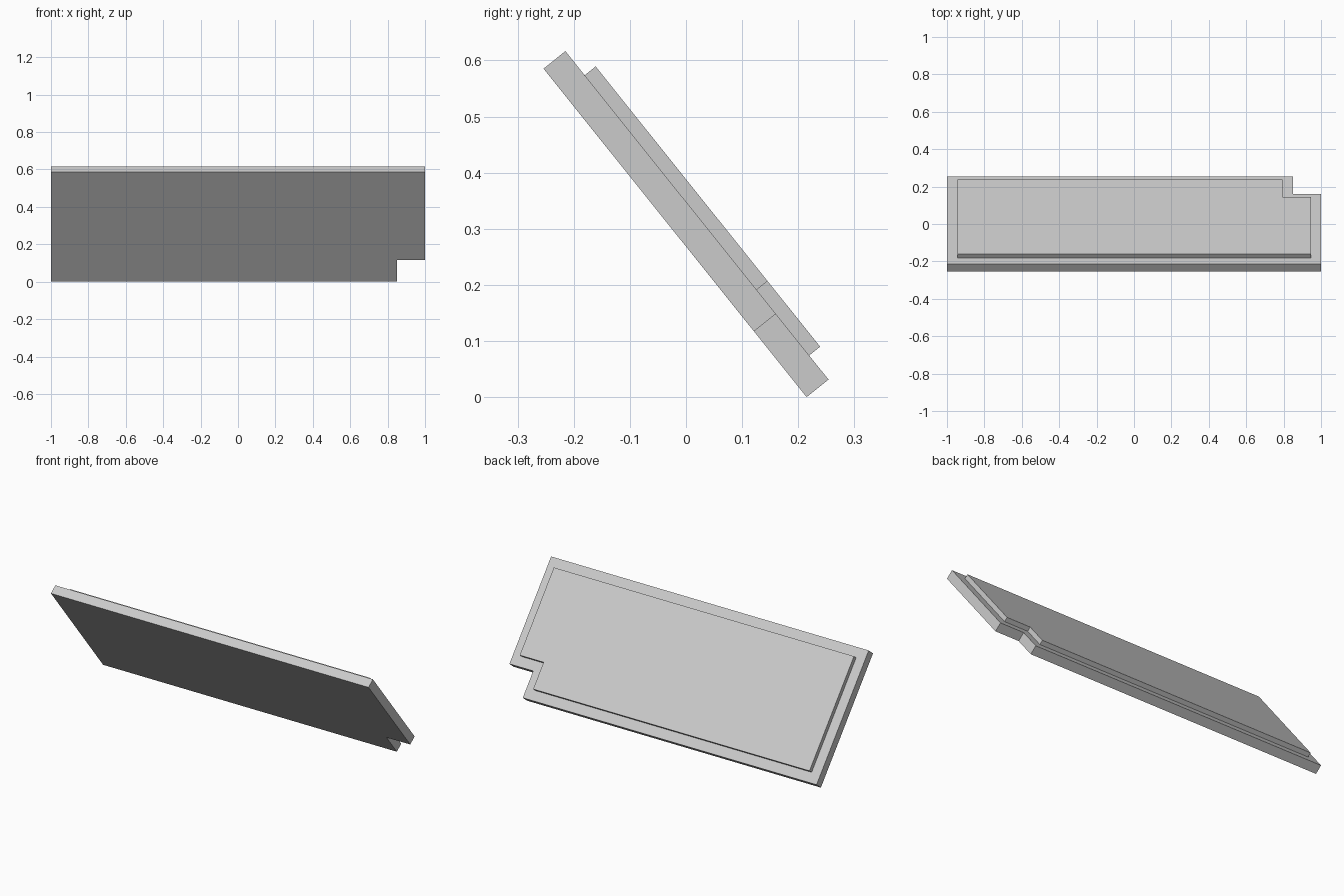
import bpy
import bmesh
from math import radians
from mathutils import Matrix

cube = bpy.data.objects.get("Cube")
if cube:
    bpy.data.objects.remove(cube)

LENGTH, DEPTH, NOTCH = 2.0, 0.75, 0.15
BASE_THICK, PANEL_THICK, BORDER = 0.05, 0.025, 0.055
TILT = radians(-51.3)

grey = bpy.data.materials.new("light_grey")
grey.use_nodes = True
colour = (0.6, 0.6, 0.6, 1)
grey.diffuse_color = colour
grey.node_tree.nodes["Principled BSDF"].inputs["Base Color"].default_value = colour


def notched_slab(name, inset, bottom, thick):
    """Extruded rectangle with one square corner cut out, tilted into place."""
    x, y = LENGTH / 2 - inset, DEPTH / 2 - inset
    nx, ny = x - NOTCH, y - NOTCH
    outline = [(-x, -y), (x, -y), (x, ny), (nx, ny), (nx, y), (-x, y)]
    bm = bmesh.new()
    face = bm.faces.new([bm.verts.new((px, py, bottom)) for px, py in outline])
    top = bmesh.ops.extrude_face_region(bm, geom=[face])["geom"]
    bmesh.ops.translate(bm, vec=(0, 0, thick),
                        verts=[v for v in top if isinstance(v, bmesh.types.BMVert)])
    bmesh.ops.recalc_face_normals(bm, faces=bm.faces)
    bm.transform(Matrix.Rotation(TILT, 4, "X"))
    mesh = bpy.data.meshes.new(name)
    bm.to_mesh(mesh)
    bm.free()
    mesh.materials.append(grey)
    obj = bpy.data.objects.new(name, mesh)
    bpy.context.collection.objects.link(obj)
    return obj


# Thick base board and the thinner raised panel on its back
board = notched_slab("base_board", 0, -BASE_THICK / 2, BASE_THICK)
panel = notched_slab("raised_panel", BORDER, BASE_THICK / 2, PANEL_THICK)

# Stand the lowest edge on the ground
lift = -min(v.co.z for v in board.data.vertices)
for obj in (board, panel):
    obj.location.z = lift
